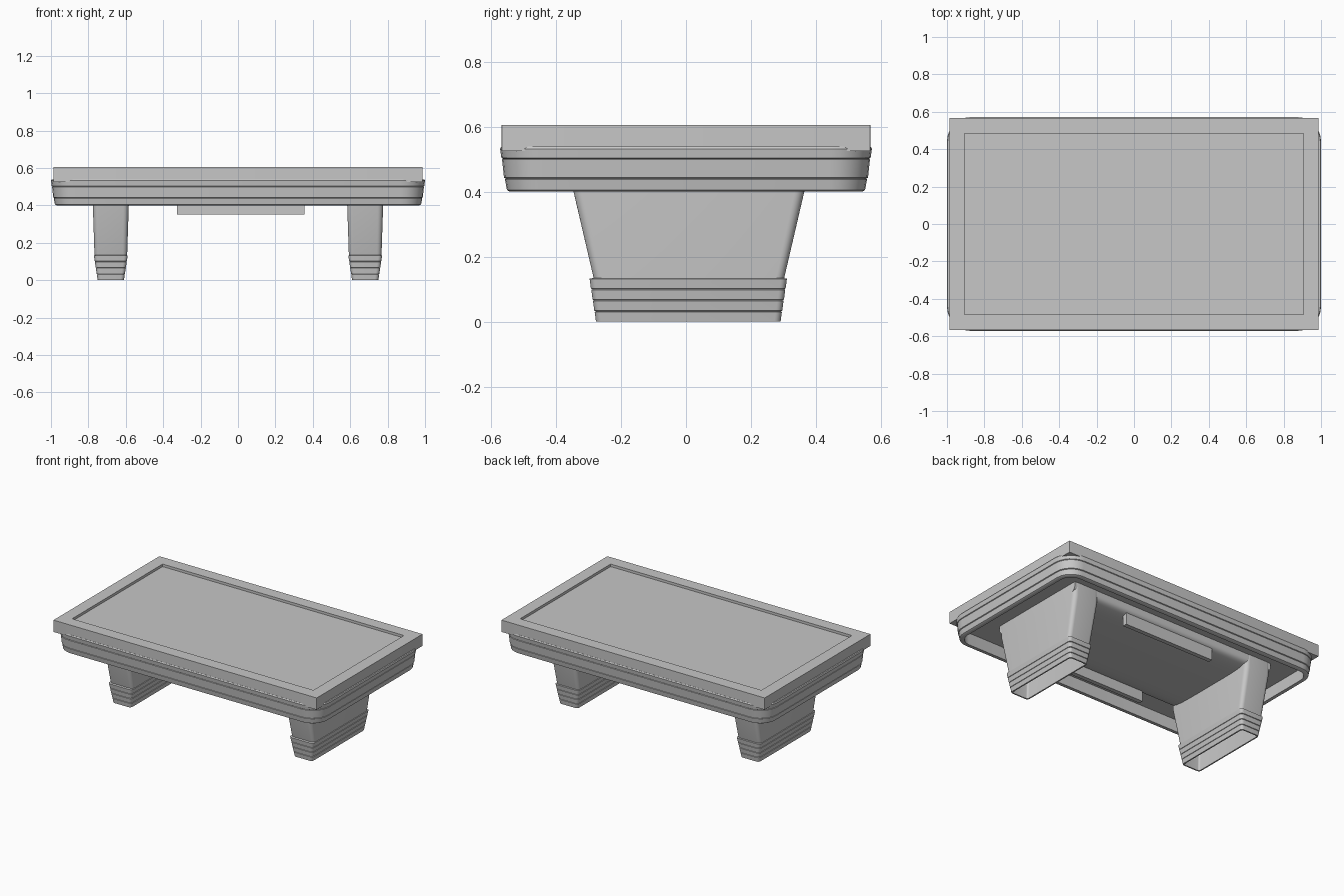
import bpy, bmesh, math

cube = bpy.data.objects.get("Cube")
if cube:
    bpy.data.objects.remove(cube)

grey = bpy.data.materials.new("plain_grey")
grey.use_nodes = True
COLOUR = (0.57, 0.57, 0.57, 1)
grey.diffuse_color = COLOUR
grey.node_tree.nodes["Principled BSDF"].inputs["Base Color"].default_value = COLOUR
parts = []


def rounded_ring(bm, cx, cy, hx, hy, r, z, steps=6):
    """One rounded-rectangle loop of vertices."""
    ring = []
    for q, (sx, sy) in enumerate([(1, 1), (-1, 1), (-1, -1), (1, -1)]):
        for i in range(steps + 1):
            a = math.pi / 2 * (q + i / steps)
            ring.append(bm.verts.new((cx + sx * (hx - r) + r * math.cos(a),
                                      cy + sy * (hy - r) + r * math.sin(a), z)))
    return ring


def skin(name, bm, rings, closed=False):
    """Join neighbouring rings; cap the ends unless the skin is closed."""
    pairs = list(zip(rings, rings[1:]))
    if closed:
        pairs.append((rings[-1], rings[0]))
    else:
        bm.faces.new(rings[0])
        bm.faces.new(rings[-1])
    for a, b in pairs:
        n = len(a)
        for i in range(n):
            j = (i + 1) % n
            bm.faces.new((a[i], a[j], b[j], b[i]))
    bmesh.ops.recalc_face_normals(bm, faces=bm.faces)
    mesh = bpy.data.meshes.new(name)
    bm.to_mesh(mesh)
    bm.free()
    mesh.materials.append(grey)
    ob = bpy.data.objects.new(name, mesh)
    bpy.context.collection.objects.link(ob)
    parts.append(ob)


def loft(name, sections, cx=0, cy=0, closed=False):
    """Skin through sections of (half x, half y, corner radius, z)."""
    bm = bmesh.new()
    skin(name, bm, [rounded_ring(bm, cx, cy, *s) for s in sections], closed)


def extrude_x(name, profile, x0, x1):
    """Prism along x from a profile of (y, z) points."""
    bm = bmesh.new()
    skin(name, bm, [[bm.verts.new((x, y, z)) for y, z in profile] for x in (x0, x1)])


# Table top with a shallow recessed field
loft("table_top", [(0.987, 0.567, 0.002, 0.525), (0.987, 0.567, 0.002, 0.605),
                   (0.905, 0.485, 0.002, 0.605), (0.905, 0.485, 0.002, 0.588)])

# Hollow ribbed rim below the top
outer = [(-0.030, 0.40), (-0.021, 0.405), (-0.015, 0.438), (-0.018, 0.440),
         (-0.012, 0.443), (-0.006, 0.499), (-0.009, 0.501), (-0.004, 0.504),
         (0.0, 0.532), (-0.004, 0.539)]
inner = [(-0.04, 0.539), (-0.05, 0.40)]
loft("ribbed_rim", [(1 + d, 0.572 + d, 0.13 + d, z) for d, z in outer + inner],
     closed=True)

# Ceiling inside the rim and the soft-edged underframe that carries the legs
loft("rim_ceiling", [(0.955, 0.527, 0.085, 0.485), (0.955, 0.527, 0.085, 0.53)])
arc = [math.pi * i / 32 for i in range(33)]
extrude_x("underframe",
          [(0.009 + 0.357 * math.copysign(abs(math.cos(a)) ** 0.4, math.cos(a)),
            0.49 - 0.082 * abs(math.sin(a)) ** 0.4) for a in arc], -0.775, 0.775)

# Two long grips under the frame
for name, y0, y1 in (("front_grip", -0.335, -0.305), ("back_grip", 0.32, 0.35)):
    extrude_x(name, [(y0, 0.35), (y1, 0.35), (y1, 0.44), (y0, 0.44)], -0.325, 0.355)

# Tapered legs on stepped, hollow feet
for side, name in ((1, "left"), (-1, "right")):
    cx = side * 0.68
    loft(name + "_leg", [(0.087, 0.291, 0.025, 0.125), (0.096, 0.355, 0.03, 0.40),
                         (0.096, 0.359, 0.03, 0.49)], cx, 0.009)
    foot = [(0.070, 0.282, 0.012, 0.12), (0.061, 0.275, 0.012, 0.0)]
    bands = 4
    for i in range(bands):
        z, g = i * 0.034, i * 0.0052
        foot += [(0.070 + g, 0.284 + g, 0.02, z),
                 (0.075 + g, 0.288 + g, 0.02, z + 0.030)]
        if i < bands - 1:
            foot.append((0.0715 + g, 0.2845 + g, 0.02, z + 0.032))
    foot.append((0.084, 0.290, 0.02, 0.135))
    loft(name + "_foot", foot, cx, 0.007)

# Smooth the rounded corners, keep the steps sharp
bpy.ops.object.select_all(action="DESELECT")
for ob in parts:
    ob.select_set(True)
bpy.context.view_layer.objects.active = parts[0]
bpy.ops.object.shade_smooth_by_angle(angle=math.radians(30))
